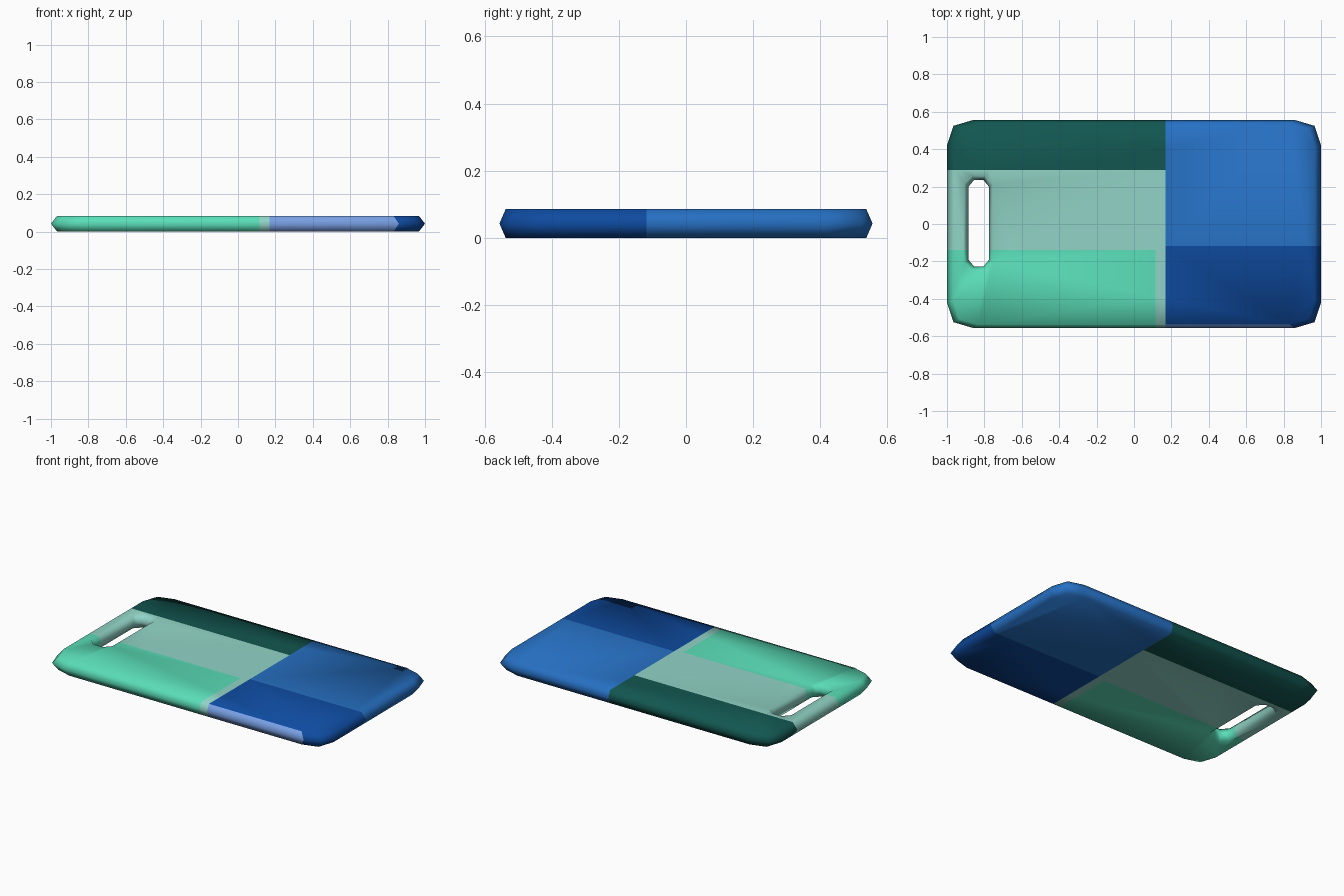
import bpy, bmesh
from mathutils import Vector

if "Cube" in bpy.data.objects:
    bpy.data.objects.remove(bpy.data.objects["Cube"])

H = 0.085  # board thickness


def srgb(*c):
    return tuple((v / 255 / 12.92) if v < 10 else ((v / 255 + 0.055) / 1.055) ** 2.4 for v in c) + (1.0,)


COLOURS = [("dark_teal", (18, 86, 80)), ("pale_teal", (145, 212, 198)), ("mint", (90, 222, 184)),
           ("blue", (38, 112, 195)), ("dark_blue", (14, 75, 160)), ("light_blue", (120, 160, 228))]


def mirror4(quarter):
    """Complete a first-quadrant outline (anticlockwise) by symmetry."""
    half = quarter + [(-x, y) for x, y in reversed(quarter)]
    return half + [(-x, -y) for x, y in half]


def ring(bm, pts, z, cx=0.0, cy=0.0):
    vs = [bm.verts.new((x + cx, y + cy, z)) for x, y in pts]
    return vs, [bm.edges.new((vs[i], vs[(i + 1) % len(vs)])) for i in range(len(vs))]


def wall(bm, a, b):
    n = len(a)
    for i in range(n):
        bm.faces.new((a[i], a[(i + 1) % n], b[(i + 1) % n], b[i]))


bm = bmesh.new()

# Outer rim: widest at mid height, bevelled to top and bottom
outer_mid = mirror4([(1.0, 0.42), (0.965, 0.525), (0.86, 0.556)])
outer_cap = [(x * 0.967, y * 0.967) for x, y in outer_mid]
# Slot: narrowest at mid height
slot_mid = mirror4([(0.055, 0.195), (0.025, 0.231)])
slot_cap = mirror4([(0.075, 0.21), (0.035, 0.252)])

cap_edges = {0: [], 2: []}
for mid, cap, cx, cy in ((outer_mid, outer_cap, 0, 0), (slot_mid, slot_cap, -0.83, 0.004)):
    rings = [ring(bm, p, z, cx, cy) for p, z in ((cap, 0), (mid, H / 2), (cap, H))]
    wall(bm, rings[0][0], rings[1][0])
    wall(bm, rings[1][0], rings[2][0])
    for k in cap_edges:
        cap_edges[k] += rings[k][1]

# Flat top and bottom around the slot
for k in cap_edges:
    bmesh.ops.triangle_fill(bm, edges=cap_edges[k], use_beauty=True,
                            normal=Vector((0, 0, 1 if k else -1)))


def cut(axis, value, keep):
    """Split faces at a colour border, only where keep(centre) holds."""
    faces = [f for f in bm.faces if keep(f.calc_center_median())]
    geom = faces + list({e for f in faces for e in f.edges}) + list({v for f in faces for v in f.verts})
    co, no = Vector((0, 0, 0)), Vector((0, 0, 0))
    co[axis], no[axis] = value, 1
    bmesh.ops.bisect_plane(bm, geom=geom, dist=1e-5, plane_co=co, plane_no=no)


SPLIT = 0.168
cut(0, SPLIT, lambda c: True)
cut(1, 0.288, lambda c: c.x < SPLIT)
cut(1, -0.138, lambda c: c.x < SPLIT)
cut(0, 0.115, lambda c: c.x < SPLIT and c.y < -0.138)
cut(1, -0.118, lambda c: c.x > SPLIT)


def colour_at(c):
    if c.x < SPLIT:
        if c.y > 0.288:
            return 0
        return 2 if c.y < -0.138 and c.x < 0.115 else 1
    if c.y < -0.542 and c.x < 0.89:
        return 5
    return 3 if c.y > -0.118 else 4


bmesh.ops.recalc_face_normals(bm, faces=bm.faces[:])
for f in bm.faces:
    f.material_index = colour_at(f.calc_center_median())
    f.smooth = True

mesh = bpy.data.meshes.new("slotted_board")
bm.to_mesh(mesh)
bm.free()
for name, rgb in COLOURS:
    mat = bpy.data.materials.new(name)
    mat.diffuse_color = srgb(*rgb)
    mat.use_nodes = True
    mat.node_tree.nodes["Principled BSDF"].inputs["Base Color"].default_value = mat.diffuse_color
    mesh.materials.append(mat)
board = bpy.data.objects.new("slotted_board", mesh)
bpy.context.collection.objects.link(board)
